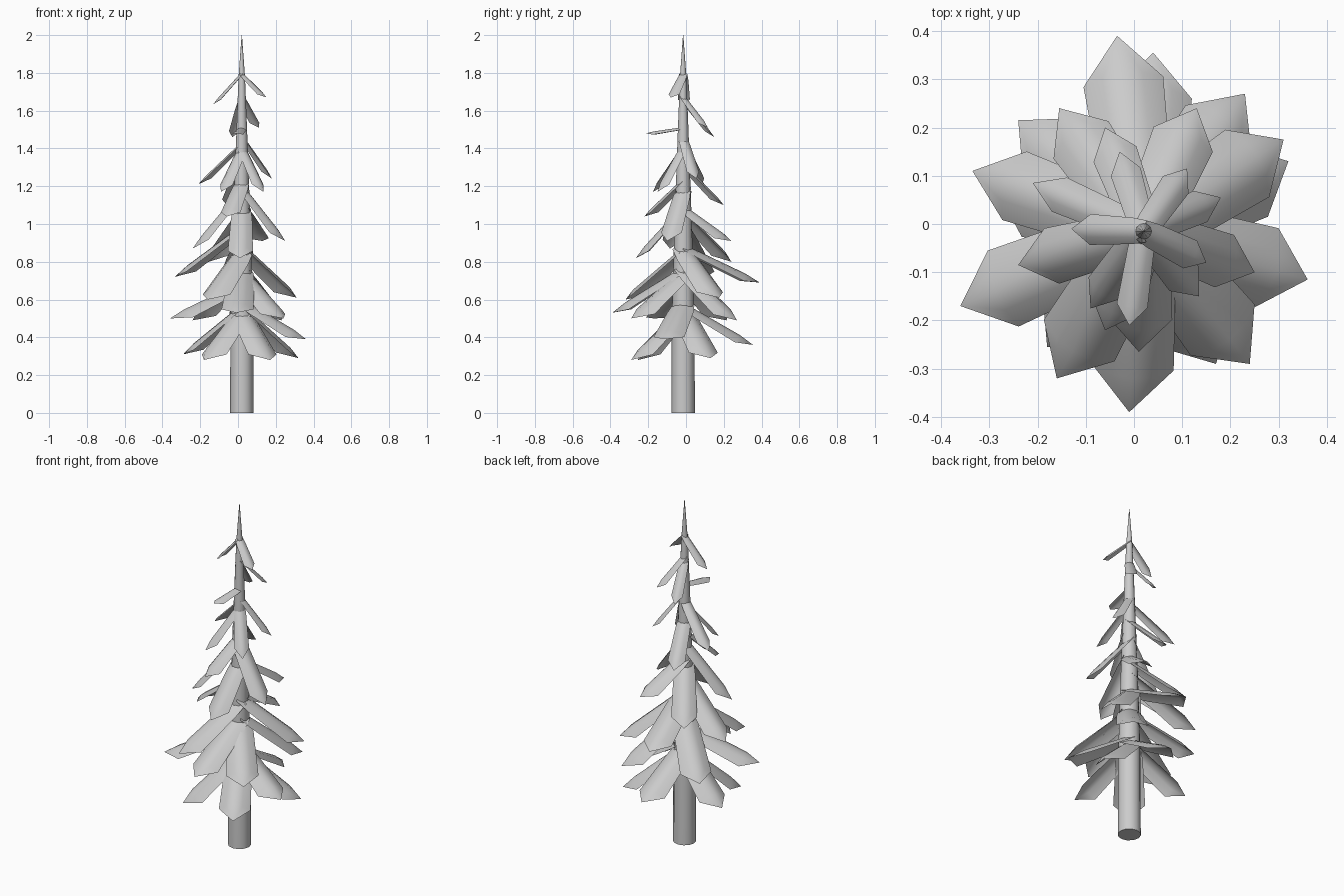
import bpy, bmesh, math
from mathutils import Vector

if "Cube" in bpy.data.objects:
    bpy.data.objects.remove(bpy.data.objects["Cube"])

CX, CY = 0.02, -0.015


def finish(bm, name, angle):
    bmesh.ops.recalc_face_normals(bm, faces=bm.faces)
    me = bpy.data.meshes.new(name)
    bm.to_mesh(me)
    bm.free()
    ob = bpy.data.objects.new(name, me)
    bpy.context.collection.objects.link(ob)
    bpy.ops.object.select_all(action='DESELECT')
    ob.select_set(True)
    bpy.context.view_layer.objects.active = ob
    bpy.ops.object.shade_smooth_by_angle(angle=math.radians(angle))
    return ob


# Tapered trunk, lofted from rings
bm = bmesh.new()
SIDES = 12
rings = []
for z, r in [(0, 0.062), (0.5, 0.06), (1.0, 0.046), (1.5, 0.028), (1.78, 0.017), (2.0, 0.001)]:
    rings.append([bm.verts.new((CX + r * math.cos(2 * math.pi * i / SIDES),
                                CY + r * math.sin(2 * math.pi * i / SIDES), z))
                  for i in range(SIDES)])
for a, b in zip(rings, rings[1:]):
    for i in range(SIDES):
        j = (i + 1) % SIDES
        bm.faces.new((a[i], a[j], b[j], b[i]))
bm.faces.new(rings[0][::-1])
bm.faces.new(rings[-1])
finish(bm, "trunk", 60)


# Drooping leaf-shaped bough: pointed sheet, arched across its width
def bough(name, x, y, z, zb):
    hw = min(0.085, max(0.032, 0.085 - (zb - 0.85) * 0.08))
    if zb < 1.3:
        zb += 0.015
    base, tip = Vector((CX, CY, zb)), Vector((x, y, z))
    along = tip - base
    side = Vector((-along.y, along.x, 0)).normalized()
    up = along.cross(side).normalized()
    if up.z < 0:
        up = -up
    bm = bmesh.new()
    rows = []
    for t, w in [(0, 0.7), (0.2, 0.85), (0.8, 1.0)]:
        rows.append([bm.verts.new(base + along * t + side * (s * w * hw)
                                  + up * (hw * w * (0.12 - 0.52 * s * s)))
                     for s in (-1, -0.5, 0, 0.5, 1)])
    for a, b in zip(rows, rows[1:]):
        for i in range(4):
            bm.faces.new((a[i], a[i + 1], b[i + 1], b[i]))
    end = bm.verts.new(tip)
    for i in range(4):
        bm.faces.new((rows[-1][i], rows[-1][i + 1], end))
    finish(bm, name, 60)


# Bough tips (x, y, z) and height of attachment, top to bottom
TIPS = [
    (-.13, -.01, 1.635, 1.80), (.15, -.08, 1.67, 1.80),
    (-.01, -.21, 1.48, 1.51), (.11, .115, 1.51, 1.68), (-.03, .15, 1.46, 1.66),
    (.18, .055, 1.24, 1.47), (-.21, .085, 1.21, 1.43), (.135, -.15, 1.17, 1.42),
    (-.09, -.175, 1.17, 1.41), (-.06, .20, 1.10, 1.32),
    (-.06, -.22, 1.04, 1.22), (.25, -.10, .91, 1.19), (-.24, -.085, .87, 1.17),
    (.13, .24, .91, 1.08), (-.155, .24, .80, 1.05), (.01, -.265, .82, 1.08),
    (-.335, .11, .72, .97), (-.035, .39, .69, .87), (.31, .175, .61, .87),
    (-.16, -.32, .60, .85), (-.01, -.39, .53, .75), (-.36, -.17, .50, .67),
    (.24, -.29, .50, .74), (.23, .27, .49, .76), (-.24, .215, .49, .73),
    (.36, -.115, .39, .58), (.04, .355, .36, .56), (.32, .13, .29, .55),
    (.17, -.29, .28, .54), (-.18, -.255, .28, .54), (-.29, .08, .31, .55),
]
for i, t in enumerate(TIPS):
    bough("bough_%02d" % (i + 1), *t)
